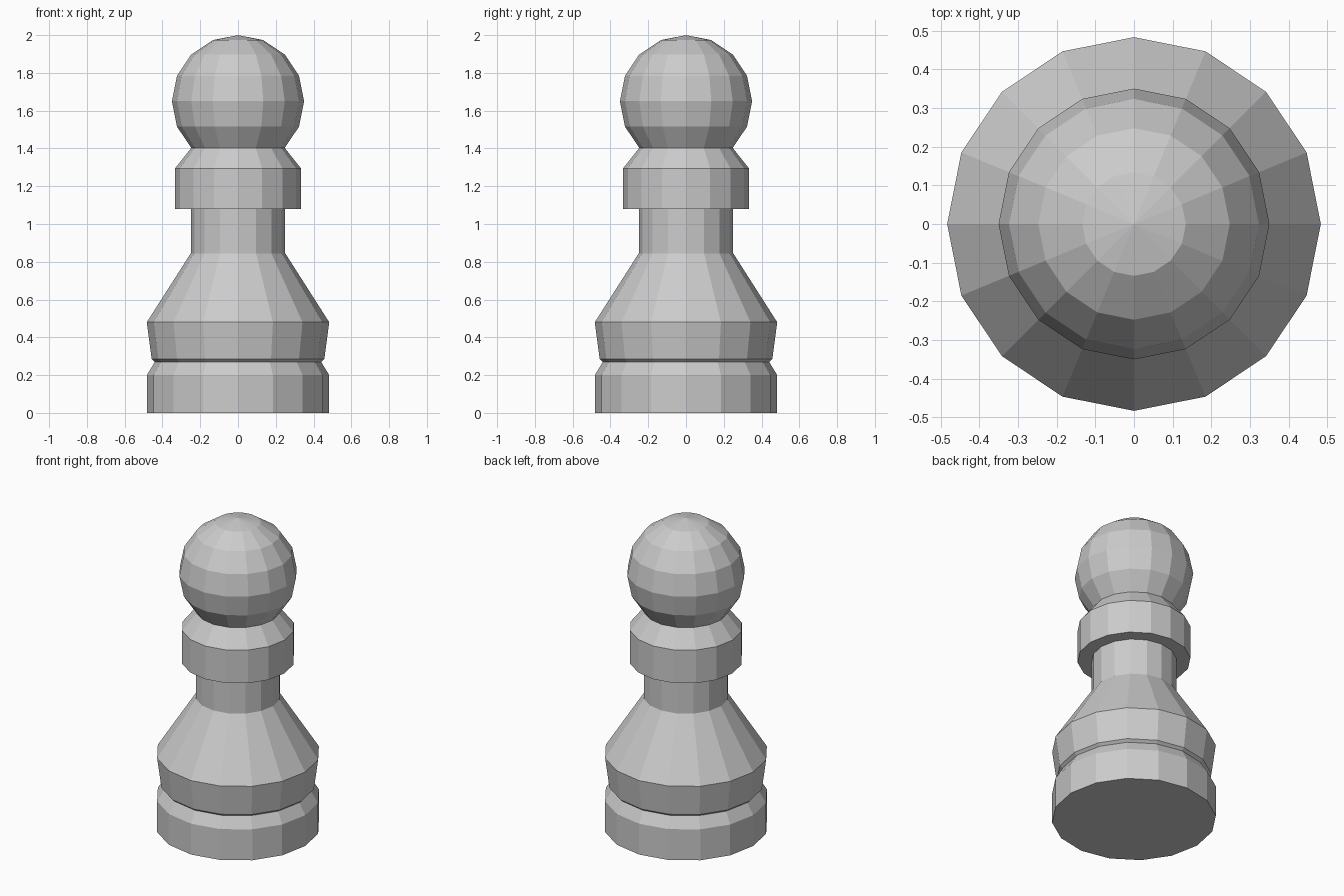
import bpy, bmesh
from math import sin, cos, pi

if "Cube" in bpy.data.objects:
    bpy.data.objects.remove(bpy.data.objects["Cube"])

SIDES = 16
HEAD_Z, HEAD_R = 1.65, 0.35


def lathe(name, profile, sides=SIDES):
    """Revolve (radius, z) points around z into a flat-shaded closed solid."""
    bm = bmesh.new()
    verts = [bm.verts.new((r, 0, z)) for r, z in profile]
    edges = [bm.edges.new(pair) for pair in zip(verts, verts[1:])]
    bmesh.ops.spin(bm, geom=verts + edges, cent=(0, 0, 0), axis=(0, 0, 1),
                   angle=2 * pi, steps=sides)
    bmesh.ops.remove_doubles(bm, verts=bm.verts[:], dist=1e-4)
    # Close the open underside with a single face
    rim = [e for e in bm.edges if e.is_boundary]
    if rim:
        bmesh.ops.holes_fill(bm, edges=rim, sides=0)
    bmesh.ops.recalc_face_normals(bm, faces=bm.faces[:])
    mesh = bpy.data.meshes.new(name)
    bm.to_mesh(mesh)
    bm.free()
    obj = bpy.data.objects.new(name, mesh)
    bpy.context.collection.objects.link(obj)
    return obj


# Foot, groove, flared body, neck and collar, from the floor up
foot = [(0.483, 0), (0.483, 0.20), (0.44, 0.27)]
body = [(0.457, 0.285), (0.483, 0.48), (0.25, 0.845)]
collar = [(0.25, 1.08), (0.333, 1.08), (0.333, 1.295)]

# Ball head: arc in 22.5 degree steps, from the collar seam to the top
head = [(HEAD_R * cos(i * pi / 8), HEAD_Z + HEAD_R * sin(i * pi / 8))
        for i in range(-2, 4)] + [(0, HEAD_Z + HEAD_R)]

lathe("pawn", foot + body + collar + head)
